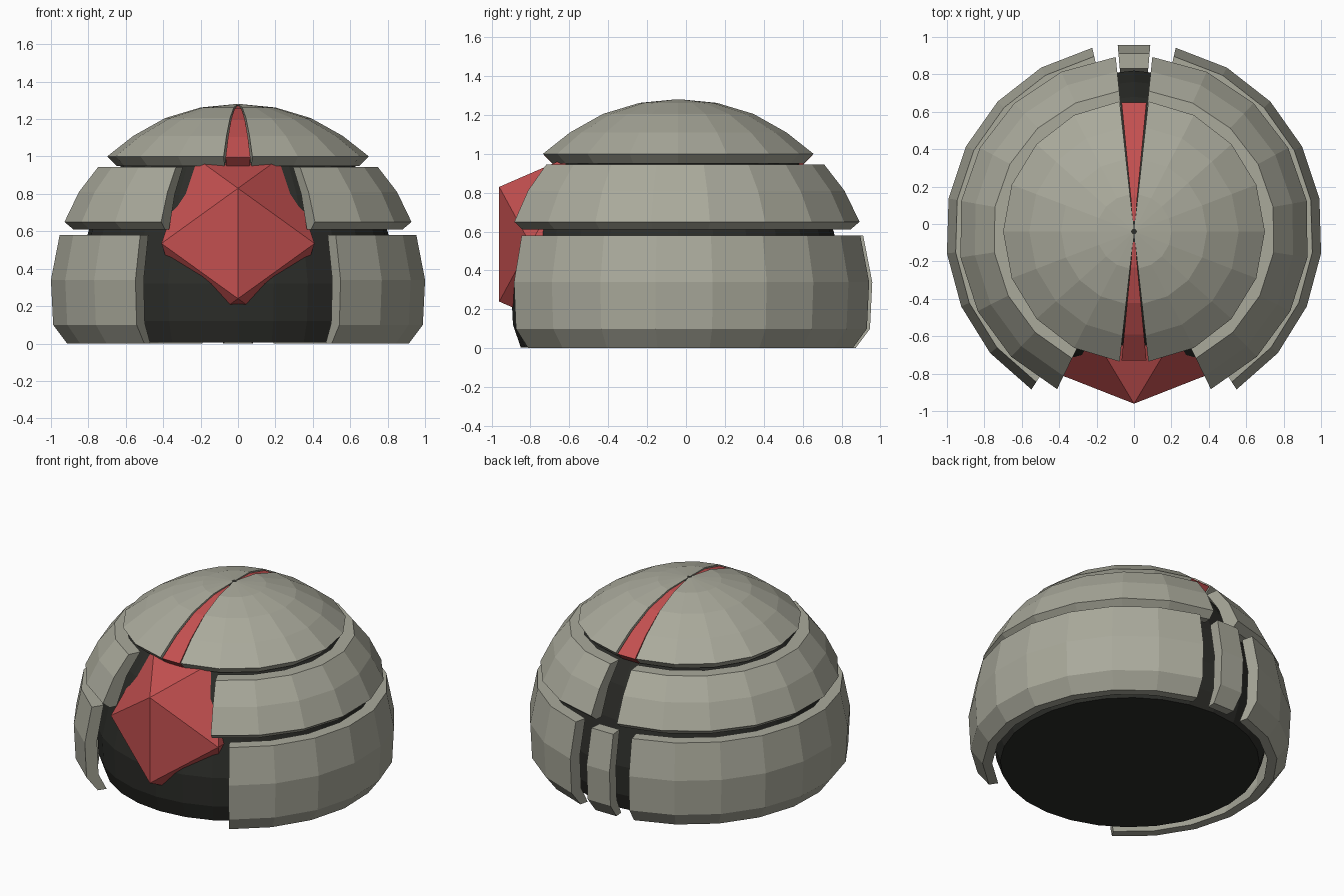
import bpy, bmesh
from math import sin, cos, radians, sqrt

if "Cube" in bpy.data.objects:
    bpy.data.objects.remove(bpy.data.objects["Cube"])

CY = -0.04  # centre line of the dome in y


def material(name, color):
    m = bpy.data.materials.new(name)
    m.diffuse_color = (*color, 1)
    m.use_nodes = True
    m.node_tree.nodes["Principled BSDF"].inputs["Base Color"].default_value = m.diffuse_color
    return m


shell_mat = material("shell_grey", (0.40, 0.40, 0.33))
core_mat = material("core_dark", (0.025, 0.026, 0.022))
red_mat = material("crystal_red", (0.55, 0.08, 0.08))


def finish(name, bm, mat, mirror=False):
    bmesh.ops.recalc_face_normals(bm, faces=bm.faces)
    me = bpy.data.meshes.new(name)
    bm.to_mesh(me)
    bm.free()
    me.materials.append(mat)
    ob = bpy.data.objects.new(name, me)
    ob.location = (0, CY, 0)
    bpy.context.collection.objects.link(ob)
    if mirror:
        mod = ob.modifiers.new("mirror", 'MIRROR')
        mod.use_mirror_merge = False
    return ob


def sweep(name, outline, a0, a1, n, mat, mirror=False):
    """Closed (r, z) outline turned about z from angle a0 to a1, ends capped."""
    bm = bmesh.new()
    rings = []
    for i in range(n + 1):
        a = radians(a0 + (a1 - a0) * i / n)
        rings.append([bm.verts.new((r * cos(a), r * sin(a), z)) for r, z in outline])
    k = len(outline)
    for p, q in zip(rings, rings[1:]):
        for j in range(k):
            bm.faces.new((p[j], p[(j + 1) % k], q[(j + 1) % k], q[j]))
    bm.faces.new(rings[0])
    bm.faces.new(rings[-1])
    return finish(name, bm, mat, mirror)


# Inner dark dome, flat underneath
core = [(0.81, 0.005), (0.85, 0.12), (0.86, 0.32), (0.80, 0.60), (0.72, 0.80),
        (0.62, 0.96), (0.52, 1.08), (0.37, 1.18), (0.20, 1.24), (0.02, 1.277)]
bm = bmesh.new()
N = 28
rings = [[bm.verts.new((r * cos(radians(360 * i / N)), r * sin(radians(360 * i / N)), z))
          for i in range(N)] for r, z in core]
for p, q in zip(rings, rings[1:]):
    for i in range(N):
        bm.faces.new((p[i], p[(i + 1) % N], q[(i + 1) % N], q[i]))
bm.faces.new(rings[0])
bm.faces.new(rings[-1])
finish("inner_dome", bm, core_mat)

# Lower armour ring and the narrow plate at the back
lower = [(0.92, 0.0), (0.995, 0.10), (1.007, 0.34), (0.96, 0.58),
         (0.88, 0.58), (0.925, 0.34), (0.915, 0.11), (0.86, 0.0)]
sweep("lower_plate", lower, -57, 77.2, 8, shell_mat, True)
back = [(r - 0.005, z) for r, z in lower]
sweep("back_plate", back, 85, 95, 1, shell_mat)

# Middle armour ring
middle = [(0.89, 0.61), (0.938, 0.65), (0.86, 0.81), (0.755, 0.945),
          (0.67, 0.945), (0.77, 0.80), (0.84, 0.61)]
sweep("middle_plate", middle, -64, 84, 8, shell_mat, True)

# Top cap in two halves, with a red wedge stripe between them
cap = [(0.65, 0.95), (0.70, 1.0), (0.56, 1.11), (0.39, 1.205), (0.20, 1.262), (0.015, 1.28),
       (0.015, 1.23), (0.20, 1.21), (0.36, 1.15), (0.50, 1.06), (0.60, 0.95)]
sweep("top_cap", cap, -83.7, 83.7, 8, shell_mat, True)
stripe = [(max(r - 0.006, 0.012), z - 0.006) for r, z in cap]
for name, mid in (("front_stripe", -90), ("back_stripe", 90)):
    sweep(name, stripe, mid - 5.5, mid + 5.5, 1, red_mat)

# Front crystal: stretched twenty-sided gem set into the dome
phi = (1 + sqrt(5)) / 2
bm = bmesh.new()
for s in (-1, 1):
    for t in (-1, 1):
        for x, y, z in ((0, s * phi, t), (s * phi, t, 0), (s, 0, t * phi)):
            bm.verts.new((x * 0.253, y * 0.26 - 0.50, z * 0.295 + 0.535))
bmesh.ops.convex_hull(bm, input=bm.verts)
finish("front_crystal", bm, red_mat)
